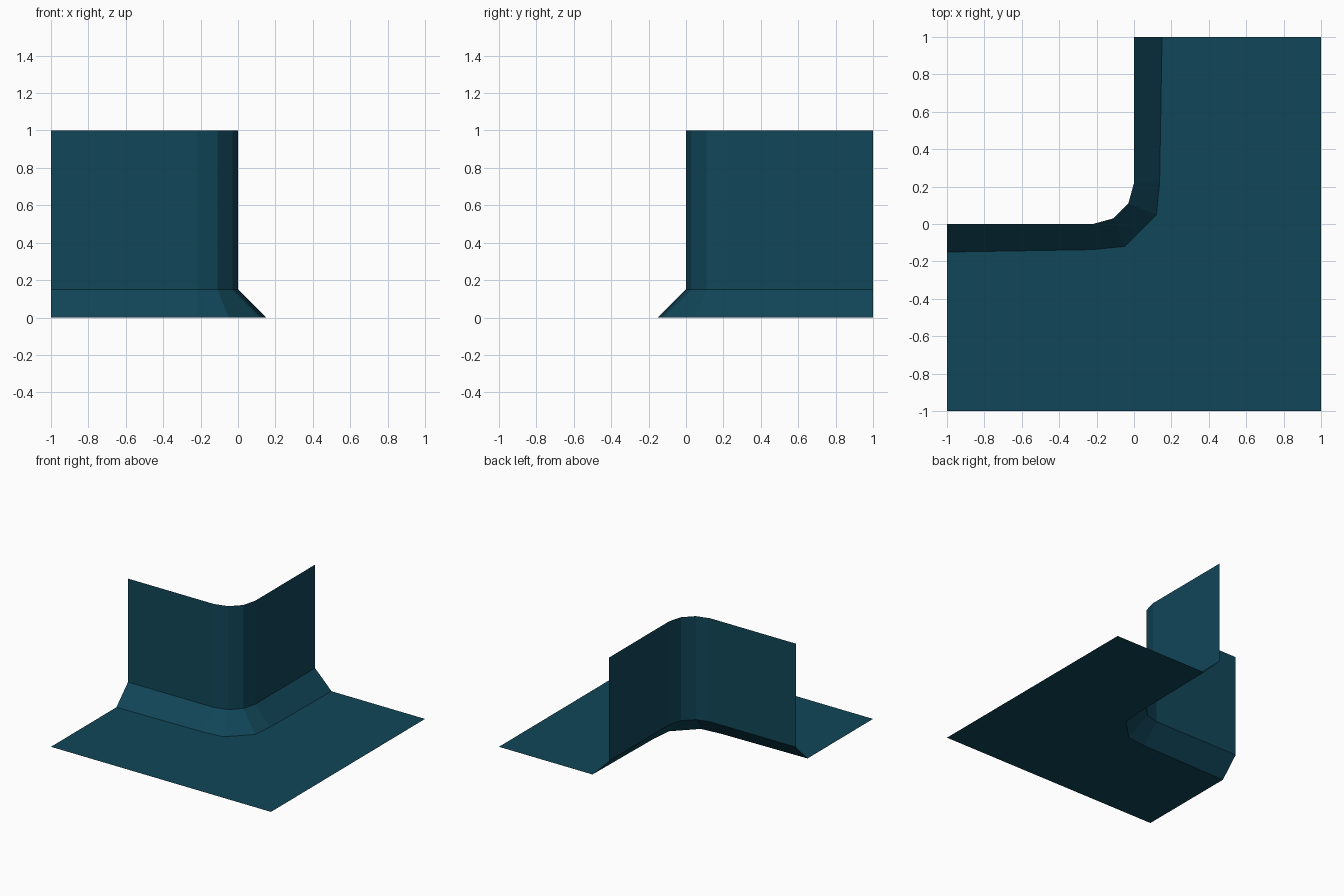
import bpy
import bmesh

cube = bpy.data.objects.get("Cube")
if cube:
    bpy.data.objects.remove(cube, do_unlink=True)

teal = bpy.data.materials.new("dark_teal")
teal.use_nodes = True
COLOUR = (0.0056, 0.061, 0.098, 1)
teal.diffuse_color = COLOUR
teal.node_tree.nodes["Principled BSDF"].inputs["Base Color"].default_value = COLOUR


def path(half, z):
    """Complete a half path by mirroring it across the corner diagonal."""
    full = half + [(-y, -x) for x, y in reversed(half)]
    return [(x, y, z) for x, y in full]


def strip(name, lower, upper):
    """Thin sheet of quads joining two paths of equal length."""
    bm = bmesh.new()
    a = [bm.verts.new(p) for p in lower]
    b = [bm.verts.new(p) for p in upper]
    for i in range(len(a) - 1):
        bm.faces.new((a[i], a[i + 1], b[i + 1], b[i]))
    bmesh.ops.remove_doubles(bm, verts=bm.verts, dist=0.0001)
    mesh = bpy.data.meshes.new(name)
    bm.to_mesh(mesh)
    bm.free()
    mesh.materials.append(teal)
    obj = bpy.data.objects.new(name, mesh)
    bpy.context.collection.objects.link(obj)
    return obj


# Half paths, from the left-hand end of the wall to the corner
wall_line = [(-1, 0), (-0.22, 0), (-0.11, 0.03)]
foot_line = [(-1, -0.15), (-0.22, -0.137), (-0.05, -0.12)]
floor_edge = [(-1, -1), (-0.22, -1), (1, -1)]

# Upright wall, sloping skirting and flat floor
strip("wall", path(wall_line, 0.15), path(wall_line, 1))
strip("skirting", path(foot_line, 0), path(wall_line, 0.15))
strip("floor", path(floor_edge, 0), path(foot_line, 0))
